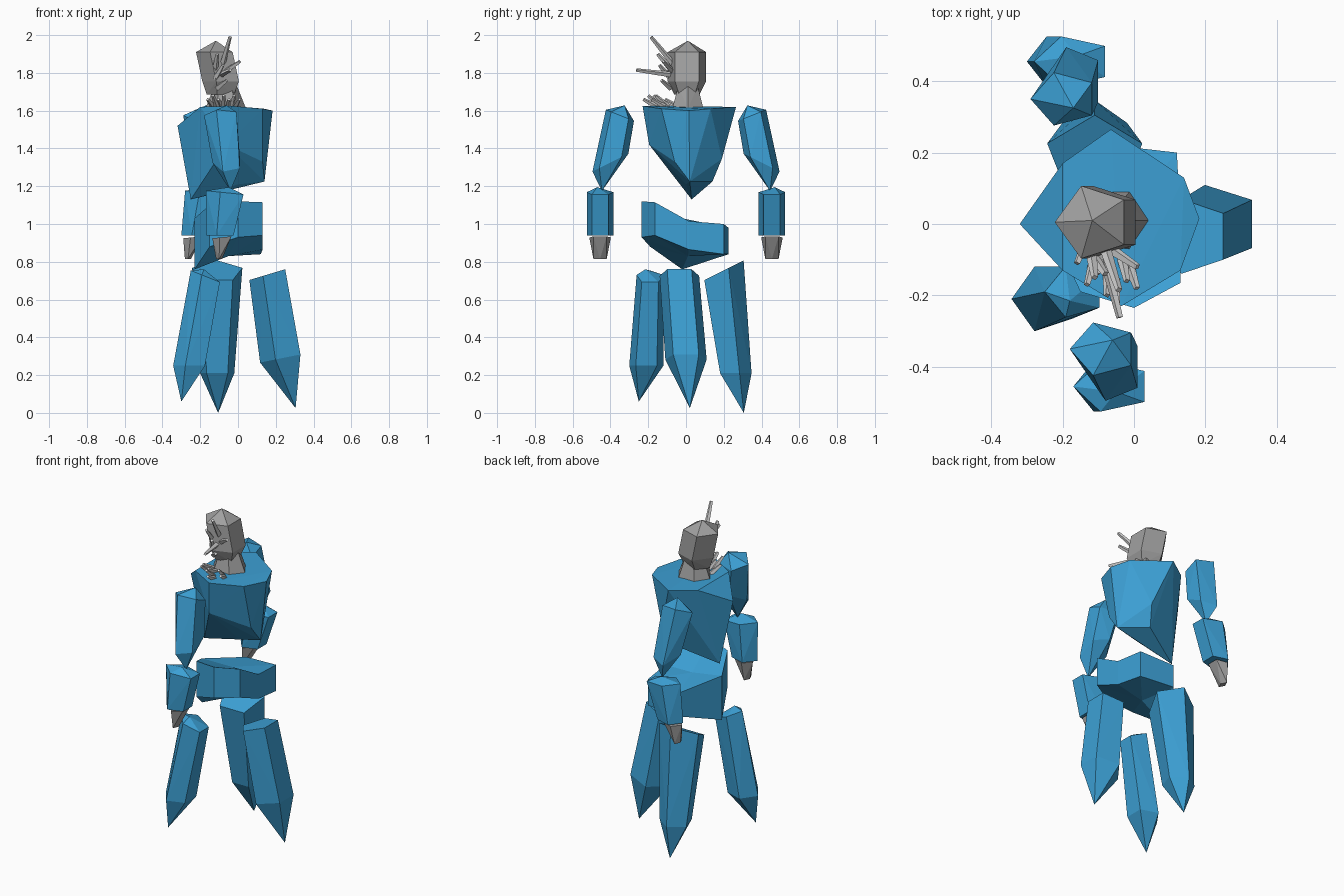
import bpy, bmesh, math
from mathutils import Vector


def material(name, rgb):
    m = bpy.data.materials.new(name)
    m.diffuse_color = (*rgb, 1)
    return m


BLUE = material("crystal_blue", (0.045, 0.35, 0.66))
GREY = material("stone_grey", (0.35, 0.35, 0.35))
PALE = material("pale_grey", (0.7, 0.7, 0.7))


def ring(x, y, z, rx, ry, rot=36, sx=0.0, sy=0.0, n=5):
    """Tilted n-gon: sx and sy are the height slopes along x and y."""
    pts = []
    for i in range(n):
        a = math.radians(rot + 360 * i / n)
        dx, dy = rx * math.cos(a), ry * math.sin(a)
        pts.append((x + dx, y + dy, z + dx * sx + dy * sy))
    return pts


def finish(name, bm, mat):
    bmesh.ops.recalc_face_normals(bm, faces=bm.faces)
    me = bpy.data.meshes.new(name)
    bm.to_mesh(me)
    bm.free()
    me.materials.append(mat)
    ob = bpy.data.objects.new(name, me)
    bpy.context.collection.objects.link(ob)
    return ob


def hull(name, mat, *rings):
    """Faceted convex crystal around rings and single points."""
    bm = bmesh.new()
    for r in rings:
        for p in (r if isinstance(r, list) else [r]):
            bm.verts.new(p)
    out = bmesh.ops.convex_hull(bm, input=bm.verts)
    loose = [v for v in bm.verts if not v.link_faces]
    bmesh.ops.delete(bm, geom=loose, context='VERTS')
    return finish(name, bm, mat)


def spike(name, base, tip, r=0.016):
    """Four-sided pale splinter from base to tip."""
    base, tip = Vector(base), Vector(tip)
    d = (tip - base).normalized()
    u = d.cross(Vector((1, 0, 0.3))).normalized()
    v = d.cross(u)
    pts = []
    for c, k in ((base, r), (tip, r * 0.6)):
        pts.append([tuple(c + u * k * a + v * k * b)
                    for a, b in ((1, 0), (0, 1), (-1, 0), (0, -1))])
    return hull(name, PALE, *pts)


# Three tapering legs
hull("leg_front_left", BLUE,
     ring(-0.165, -0.19, 0.72, 0.085, 0.075, 36, -0.4),
     ring(-0.25, -0.21, 0.25, 0.093, 0.095, 36),
     (-0.18, -0.215, 0.76), (-0.30, -0.25, 0.06))
hull("leg_back", BLUE,
     ring(-0.11, 0.19, 0.75, 0.14, 0.115, 18, 0, 0.5),
     ring(-0.11, 0.255, 0.21, 0.095, 0.092, 18),
     (-0.105, 0.306, 0.0))
hull("leg_right", BLUE,
     ring(0.165, -0.035, 0.735, 0.105, 0.11, 36, 0.3),
     ring(0.235, 0.0, 0.29, 0.118, 0.115, 36, 0.2),
     (0.305, 0.02, 0.025))

# Pelvis: bent block, higher towards the front
outline = [(0.13, -0.165, 1.115, 0.94), (0.13, 0.015, 1.015, 0.865),
           (0.12, 0.20, 1.0, 0.84), (-0.10, 0.225, 0.98, 0.84),
           (-0.23, -0.02, 1.03, 0.76), (-0.15, -0.19, 1.1, 0.88),
           (0.0, -0.235, 1.12, 0.93)]
bm = bmesh.new()
tops = [bm.verts.new((x, y, t)) for x, y, t, b in outline]
lows = [bm.verts.new((x, y, b)) for x, y, t, b in outline]
mid_top = bm.verts.new((-0.05, 0.01, 1.015))
mid_low = bm.verts.new((-0.05, 0.01, 0.83))
for i in range(len(outline)):
    j = (i + 1) % len(outline)
    bm.faces.new((lows[i], lows[j], tops[j], tops[i]))
    bm.faces.new((tops[i], tops[j], mid_top))
    bm.faces.new((lows[j], lows[i], mid_low))
finish("pelvis", bm, BLUE)

# Torso: wide flat top narrowing to a low edge
hull("torso", BLUE,
     [(-0.32, 0.0, 1.52), (-0.2, 0.17, 1.62), (-0.065, 0.265, 1.62),
      (0.14, 0.13, 1.61), (0.183, 0.015, 1.6), (0.13, -0.13, 1.61),
      (-0.035, -0.23, 1.625), (-0.2, -0.13, 1.62)],
     [(-0.06, -0.195, 1.42), (0.13, -0.06, 1.33), (0.03, 0.19, 1.345)],
     [(0.14, 0.02, 1.225), (0.0, 0.14, 1.225), (0.0, 0.0, 1.21),
      (-0.25, 0.03, 1.13)])

# Arms: s is the side along y, dx the sideways shift of the far arm
for side, s, dx in (("front", -1, 0.0), ("back", 1, -0.11)):
    rot = 36 * s
    hull(side + "_upper_arm", BLUE,
         ring(-0.085 + dx, s * 0.35, 1.575, 0.095, 0.078, rot, 0, 0.4 * s),
         ring(-0.055 + dx, s * 0.4, 1.325, 0.08, 0.1, rot, 0, -0.5 * s),
         (-0.06 + dx, s * 0.325, 1.628), (-0.04 + dx, s * 0.445, 1.175))
    hull(side + "_forearm", BLUE,
         ring(-0.06 + dx, s * 0.455, 1.165, 0.11, 0.074, rot, -0.1),
         ring(-0.088 + dx * 1.2, s * 0.455, 0.94, 0.08, 0.074, rot),
         (-0.05 + dx, s * 0.47, 1.195))
    hull(side + "_hand", GREY,
         ring(-0.08 + dx * 1.4, s * 0.455, 0.93, 0.056, 0.06, rot, 0.1),
         ring(-0.1 + dx * 1.5, s * 0.455, 0.815, 0.016, 0.035, 0, 0, 0, 4))

# Neck and head
hull("neck", GREY, ring(-0.065, 0.01, 1.61, 0.108, 0.095, 0, n=6),
     ring(-0.065, 0.01, 1.73, 0.06, 0.06, 0, n=6))
hull("head", GREY, (-0.117, 0.01, 1.97),
     ring(-0.115, 0.005, 1.91, 0.107, 0.107),
     ring(-0.082, 0.005, 1.755, 0.107, 0.107),
     ring(-0.085, 0.005, 1.685, 0.08, 0.07))

# Splinters standing out of the face
for i, (base, tip) in enumerate([
        ((-0.08, -0.07, 1.85), (-0.042, -0.185, 1.99)),
        ((-0.09, -0.07, 1.79), (-0.04, -0.262, 1.815)),
        ((-0.08, -0.06, 1.8), (0.01, -0.12, 1.86)),
        ((-0.12, -0.08, 1.82), (-0.11, -0.15, 1.9)),
        ((-0.12, -0.08, 1.77), (-0.08, -0.14, 1.84)),
        ((-0.11, -0.08, 1.72), (-0.06, -0.13, 1.76))]):
    spike(f"face_splinter_{i}", base, tip)

# Fan of short splinters over the collar
for i in range(7):
    x = -0.16 + 0.028 * i
    reach = (0.11, 0.17, 0.14, 0.2, 0.225, 0.16, 0.18)[i]
    spike(f"collar_splinter_{i}", (x * 0.7 - 0.02, 0.06 - reach * 0.95, 1.62),
          (x, -reach, 1.68 if i % 2 else 1.66), 0.015)
